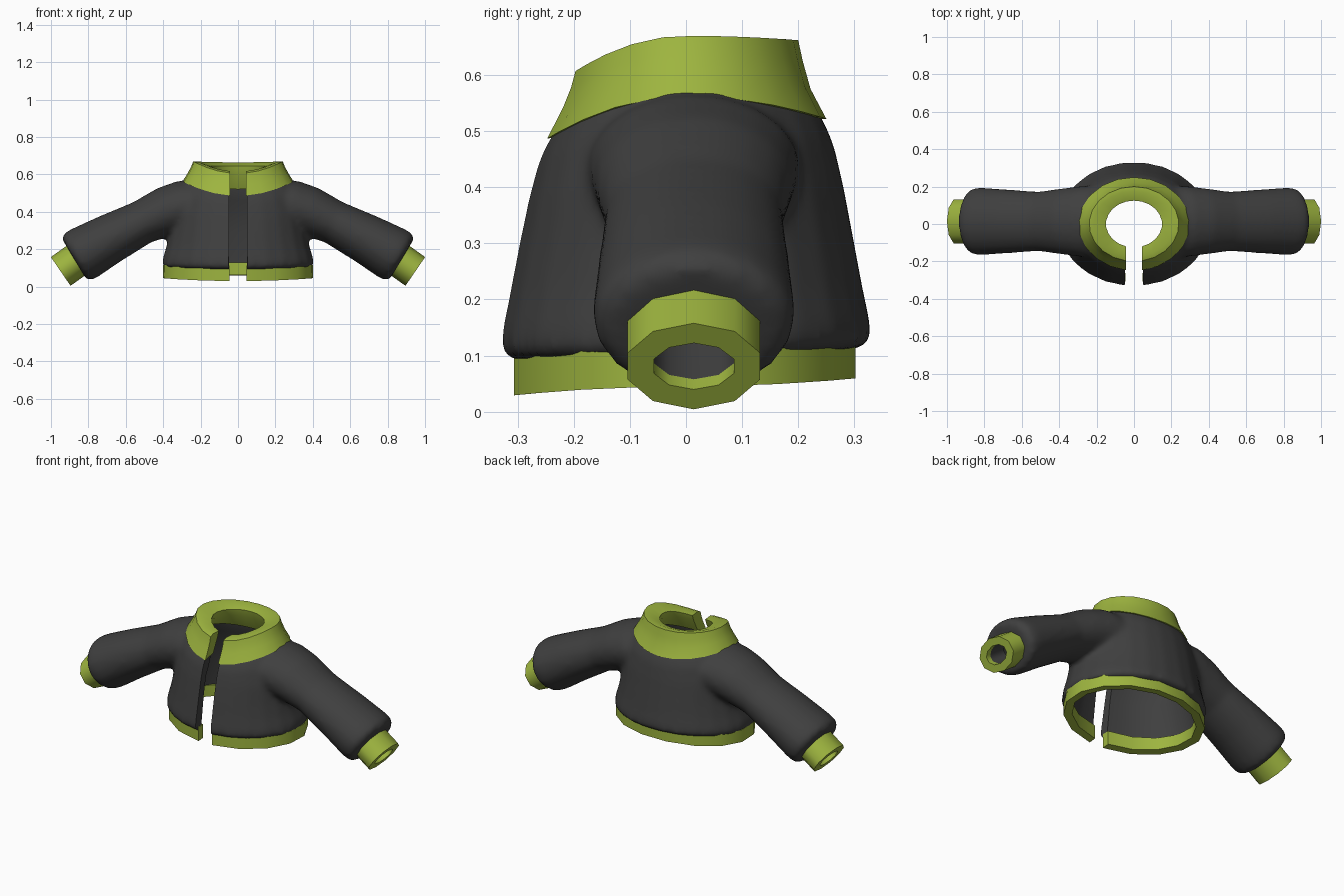
import bpy, bmesh
from math import sin, cos, pi, asin

if "Cube" in bpy.data.objects:
    bpy.data.objects.remove(bpy.data.objects["Cube"])


def material(name, rgb):
    m = bpy.data.materials.new(name)
    m.diffuse_color = (*rgb, 1)
    m.use_nodes = True
    m.node_tree.nodes["Principled BSDF"].inputs["Base Color"].default_value = m.diffuse_color
    return m


CLOTH = material("charcoal cloth", (0.05, 0.05, 0.05))
RIB = material("lime ribbing", (0.34, 0.46, 0.05))


def body_point(s, a):
    """Point on a torso ring (rx, ry, z side, z front, z back); a = -90 deg is the front."""
    rx, ry, zs, zf, zb = s
    k = sin(a)
    return (rx * cos(a), ry * k, zs + ((zf if k < 0 else zb) - zs) * k * k)


def body_ring(s, n):
    return [body_point(s, 2 * pi * (i + .5) / n) for i in range(n)]


def split_arc(s, n, gap):
    """Ring left open at the front, with ends at x = +-gap."""
    g = asin(gap / s[0])
    a0, a1 = -pi / 2 + g, 1.5 * pi - g
    return [body_point(s, a0 + (a1 - a0) * i / n) for i in range(n + 1)]


def arm_ring(s, n, side=1):
    """Tilted sleeve ring (x, z, half height, half depth, tilt)."""
    x, z, h, d, t = s
    pts = []
    for i in range(n):
        a = 2 * pi * i / n
        pts.append((side * (x + h * cos(a) * sin(t)), .014 + d * sin(a), z + h * cos(a) * cos(t)))
    return pts


def loft(bm, rings, closed=True, loop=False):
    """Skin rings. loop joins last ring to first; otherwise ends are capped."""
    rows = [[bm.verts.new(p) for p in r] for r in rings]
    n = len(rows[0])
    pairs = list(zip(rows, rows[1:])) + ([(rows[-1], rows[0])] if loop else [])
    for a, b in pairs:
        for i in range(n if closed else n - 1):
            j = (i + 1) % n
            bm.faces.new((a[i], a[j], b[j], b[i]))
    if not loop:
        bm.faces.new(rows[0])
        bm.faces.new(rows[-1])
    elif not closed:
        bm.faces.new([r[0] for r in rows])
        bm.faces.new([r[-1] for r in rows])


def finish(bm, name, mat):
    bmesh.ops.recalc_face_normals(bm, faces=bm.faces)
    me = bpy.data.meshes.new(name)
    bm.to_mesh(me)
    bm.free()
    me.materials.append(mat)
    ob = bpy.data.objects.new(name, me)
    bpy.context.collection.objects.link(ob)
    return ob


def activate(ob):
    bpy.ops.object.select_all(action='DESELECT')
    ob.select_set(True)
    bpy.context.view_layer.objects.active = ob


def smooth(ob, angle):
    activate(ob)
    bpy.ops.object.shade_smooth_by_angle(angle=angle)


# jacket shell: torso and sleeves fused by a remesh
torso = [(.385, .308, .098, .09, .112), (.409, .334, .112, .105, .125),
         (.405, .330, .15, .145, .16), (.386, .317, .21, .21, .22),
         (.370, .302, .29, .29, .30), (.357, .283, .40, .38, .40),
         (.325, .264, .51, .45, .48), (.28, .238, .575, .50, .535),
         (.24, .20, .59, .52, .55)]
sleeve = [(.20, .44, .13, .19, .25), (.28, .432, .14, .19, .32), (.38, .402, .135, .178, .40),
          (.51, .345, .118, .16, .45), (.685, .255, .134, .172, .46),
          (.82, .18, .147, .182, .54), (.858, .158, .146, .178, .54),
          (.876, .147, .125, .15, .54)]
bm = bmesh.new()
loft(bm, [body_ring(s, 24) for s in torso])
for side in (1, -1):
    loft(bm, [arm_ring(s, 20, side) for s in sleeve])
shell = finish(bm, "jacket_shell", CLOTH)
rm = shell.modifiers.new("fuse", 'REMESH')
rm.mode = 'VOXEL'
rm.voxel_size = .014
sm = shell.modifiers.new("soften", 'SMOOTH')
sm.factor = .5
sm.iterations = 12

# cutters: torso hollow, sleeve hollows, front slot
cutters = []
bm = bmesh.new()
hollow = [(.375, .28, -.1, -.1, -.1), (.364, .275, .13, .13, .13),
          (.325, .255, .29, .29, .29), (.31, .235, .40, .39, .40),
          (.27, .21, .48, .44, .46), (.235, .19, .57, .50, .53),
          (.22, .18, .75, .75, .75)]
loft(bm, [body_ring(s, 24) for s in hollow])
cutters.append(finish(bm, "torso_hollow", CLOTH))
for side in (1, -1):
    bm = bmesh.new()
    arm = [(.26, .42, .08, .12, .25), (.36, .405, .09, .13, .35),
           (.51, .345, .073, .115, .45), (.685, .255, .09, .125, .46),
           (.80, .19, .09, .125, .54), (.85, .155, .06, .09, .57),
           (.93, .10, .06, .09, .6)]
    loft(bm, [arm_ring(s, 16, side) for s in arm])
    cutters.append(finish(bm, "sleeve_hollow", CLOTH))
bm = bmesh.new()
loft(bm, [[(x, y, z) for x, y in ((-.045, -.1), (.045, -.1), (.053, -.5), (-.053, -.5))]
          for z in (-.1, .9)])
cutters.append(finish(bm, "front_slot", CLOTH))
for c in cutters:
    c.hide_render = True
    b = shell.modifiers.new(c.name, 'BOOLEAN')
    b.operation = 'DIFFERENCE'
    b.solver = 'EXACT'
    b.object = c
activate(shell)
for m in list(shell.modifiers):
    bpy.ops.object.modifier_apply(modifier=m.name)
for c in cutters:
    bpy.data.objects.remove(c)
smooth(shell, .7)


# ribbed bands that stay open at the front
def band(name, profile, n, gap):
    bm = bmesh.new()
    loft(bm, [split_arc(s, n, gap) for s in profile], closed=False, loop=True)
    smooth(finish(bm, name, RIB), .6)


band("collar", [(.297, .25, .562, .485, .522), (.268, .222, .61, .54, .575),
                (.252, .208, .64, .575, .625), (.24, .20, .67, .605, .662),
                (.215, .175, .668, .615, .664), (.15, .125, .645, .61, .645),
                (.16, .135, .61, .58, .60), (.215, .175, .545, .50, .52)], 20, .042)
band("hem", [(.407, .308, .045, .029, .06), (.405, .309, .115, .112, .13),
             (.36, .265, .115, .112, .13), (.36, .265, .05, .033, .063)], 15, .045)

# cuffs: the deep part of the opening is cloth lining
bm = bmesh.new()
for side in (1, -1):
    loft(bm, [arm_ring(s, 10, side) for s in
              ((.83, .165, .093, .124, .6), (.948, .081, .093, .124, .6),
               (.948, .081, .050, .075, .6), (.922, .099, .050, .075, .6),
               (.83, .165, .050, .075, .6))], loop=True)
for i, f in enumerate(bm.faces):
    f.material_index = int(i // 10 % 5 == 3)
cuffs = finish(bm, "cuffs", RIB)
cuffs.data.materials.append(CLOTH)
smooth(cuffs, .95)
